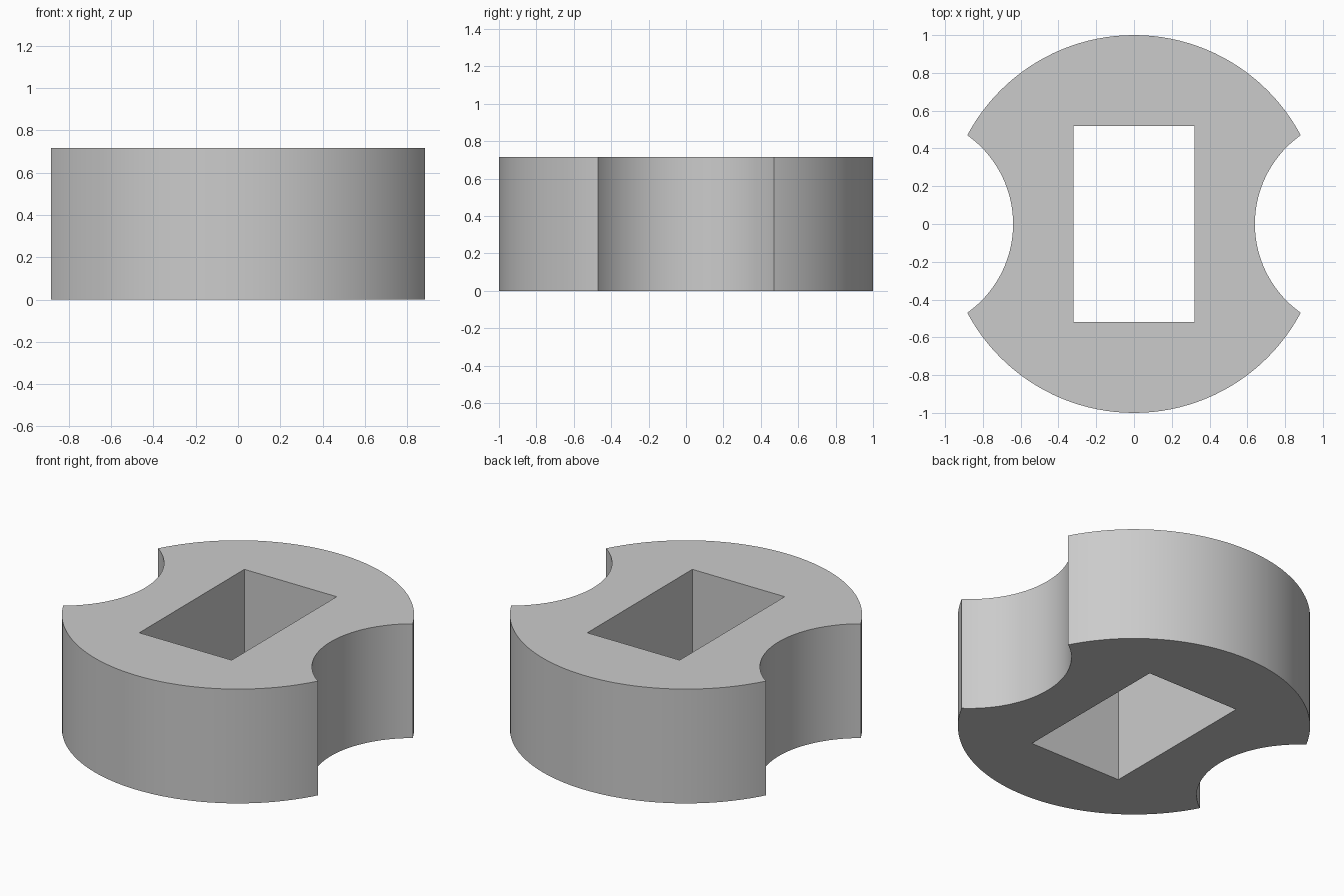
import bpy

HEIGHT = 0.716

cube = bpy.data.objects.get("Cube")
if cube:
    bpy.data.objects.remove(cube, do_unlink=True)

# Single plain grey material
grey = bpy.data.materials.new("plain_grey")
grey.use_nodes = True
colour = (0.6, 0.6, 0.6, 1)
grey.diffuse_color = colour
grey.node_tree.nodes["Principled BSDF"].inputs["Base Color"].default_value = colour


def cylinder(name, radius, depth, x=0):
    bpy.ops.mesh.primitive_cylinder_add(vertices=128, radius=radius, depth=depth,
                                        location=(x, 0, HEIGHT / 2))
    obj = bpy.context.object
    obj.name = name
    obj.data.materials.append(grey)
    return obj


def cut(target, cutter):
    mod = target.modifiers.new("cut", "BOOLEAN")
    mod.operation = "DIFFERENCE"
    mod.solver = "EXACT"
    mod.object = cutter
    bpy.context.view_layer.objects.active = target
    bpy.ops.object.modifier_apply(modifier=mod.name)
    bpy.data.objects.remove(cutter, do_unlink=True)


# Round block
block = cylinder("slotted_block", 1, HEIGHT)

# Concave scallop on each side
for side in (-1, 1):
    cut(block, cylinder("scallop_cutter", 0.576, 2, side * 1.216))

# Rectangular hole straight through
bpy.ops.mesh.primitive_cube_add(size=1, location=(0, 0, HEIGHT / 2))
hole = bpy.context.object
hole.name = "hole_cutter"
hole.scale = (0.64, 1.04, 2)
hole.data.materials.append(grey)
cut(block, hole)

# Smooth curved walls, crisp rims
bpy.ops.object.select_all(action="DESELECT")
block.select_set(True)
bpy.context.view_layer.objects.active = block
bpy.ops.object.shade_smooth_by_angle(angle=0.5)
